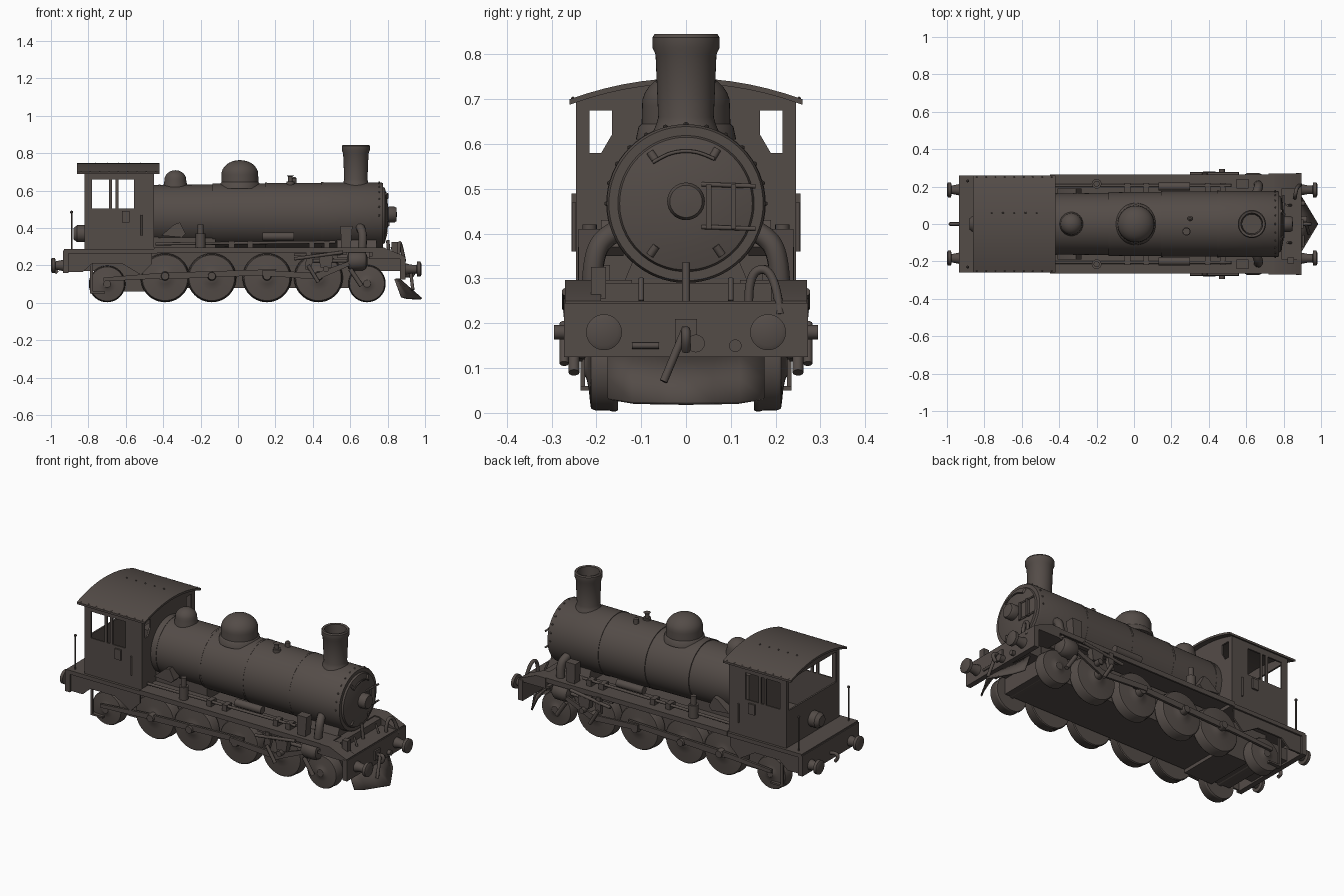
import bpy, bmesh, math
from mathutils import Vector, Matrix

if "Cube" in bpy.data.objects:
    bpy.data.objects.remove(bpy.data.objects["Cube"])

iron = bpy.data.materials.new("dark iron")
iron.diffuse_color = (0.088, 0.072, 0.064, 1)
iron.use_nodes = True
iron.node_tree.nodes["Principled BSDF"].inputs["Base Color"].default_value = iron.diffuse_color


def finish(name, bm):
    bmesh.ops.recalc_face_normals(bm, faces=bm.faces)
    me = bpy.data.meshes.new(name)
    bm.to_mesh(me)
    bm.free()
    me.materials.append(iron)
    ob = bpy.data.objects.new(name, me)
    bpy.context.collection.objects.link(ob)
    return ob


def box(name, x0, x1, y0, y1, z0, z1):
    bm = bmesh.new()
    bmesh.ops.create_cube(bm, size=1)
    for v in bm.verts:
        v.co = ((x0 + x1) / 2 + v.co.x * (x1 - x0), (y0 + y1) / 2 + v.co.y * (y1 - y0),
                (z0 + z1) / 2 + v.co.z * (z1 - z0))
    return finish(name, bm)


def lathe(name, profile, origin, axis, seg=48):
    """Revolve (distance along axis, radius) points about an axis."""
    rot = Vector((0, 0, 1)).rotation_difference(Vector(axis)).to_matrix()
    bm = bmesh.new()
    rings = [[bm.verts.new(Vector(origin) + rot @ Vector((r * math.cos(2 * math.pi * i / seg),
              r * math.sin(2 * math.pi * i / seg), d))) for i in range(seg)] for d, r in profile]
    for a, b in zip(rings, rings[1:]):
        for i in range(seg):
            j = (i + 1) % seg
            bm.faces.new((a[i], a[j], b[j], b[i]))
    bm.faces.new(rings[0])
    bm.faces.new(rings[-1])
    return finish(name, bm)


def rod(name, a, b, r, r2=None, seg=16):
    d = Vector(b) - Vector(a)
    return lathe(name, [(0, r), (d.length, r if r2 is None else r2)], a, d.normalized(), seg)


def slab(name, pts, lo, hi, plane="xz"):
    """Extrude a 2D outline: xz outlines along y, yz outlines along x."""
    place = (lambda p, t: (p[0], t, p[1])) if plane == "xz" else (lambda p, t: (t, p[0], p[1]))
    bm = bmesh.new()
    a = [bm.verts.new(place(p, lo)) for p in pts]
    b = [bm.verts.new(place(p, hi)) for p in pts]
    bm.faces.new(a)
    bm.faces.new(b)
    for i in range(len(pts)):
        j = (i + 1) % len(pts)
        bm.faces.new((a[i], a[j], b[j], b[i]))
    return finish(name, bm)


def pipe(name, pts, r):
    cu = bpy.data.curves.new(name, "CURVE")
    cu.dimensions = "3D"
    cu.bevel_depth, cu.bevel_resolution, cu.use_fill_caps = r, 2, True
    sp = cu.splines.new("NURBS")
    sp.points.add(len(pts) - 1)
    for p, co in zip(sp.points, pts):
        p.co = (*co, 1)
    sp.use_endpoint_u, sp.order_u = True, 3
    cu.materials.append(iron)
    bpy.context.collection.objects.link(bpy.data.objects.new(name, cu))


def studs(name, points, r=0.006):
    bm = bmesh.new()
    for p in points:
        bmesh.ops.create_icosphere(bm, subdivisions=1, radius=r, matrix=Matrix.Translation(p))
    finish(name, bm)


CZ = 0.467  # boiler axis height

# Boiler, smokebox and door
lathe("boiler", [(-.5, .163), (-.13, .166), (-.13, .170), (.15, .172), (.15, .175), (.45, .175)],
      (0, 0, CZ), (1, 0, 0), 64)
lathe("smokebox", [(.45, .177), (.765, .177), (.775, .172), (.775, .152), (.785, .148),
                   (.797, .10), (.803, .04)], (0, 0, CZ), (1, 0, 0), 64)
for x, r in ((-.42, .166), (-.13, .171), (.15, .176), (.45, .178)):
    lathe("boiler_band", [(-.006, r), (.006, r)], (x, 0, CZ), (1, 0, 0), 64)
studs("smokebox_rivets", [(.755, .177 * math.cos(a * math.pi / 12), CZ + .177 * math.sin(a * math.pi / 12))
                          for a in range(13)], .006)
lathe("headlamp", [(0, .03), (.008, .042), (.04, .042), (.05, .036), (.052, .01)], (.797, 0, .472), (1, 0, 0), 32)
for a in (60, 125, 235, 305):
    c, s = math.cos(math.radians(a)), math.sin(math.radians(a))
    rod("door_clamp", (.79, .115 * c, CZ + .115 * s), (.785, .14 * c, CZ + .14 * s), .009)
pipe("door_rail", [(.80, .118 * math.cos(t * .25), CZ + .118 * math.sin(t * .25)) for t in range(4, 10)], .004)
for z in (.415, .51):
    rod("door_hinge_bar", (.80, .035, z), (.80, .155, z - .004), .005)
for y in (.045, .10):
    box("door_hinge_plate", .785, .81, y, y + .012, .41, .51)

# Chimney, domes and boiler-top fittings
lathe("chimney", [(.60, .085), (.645, .066), (.66, .062), (.80, .068), (.815, .075), (.838, .075),
                  (.845, .070), (.842, .058), (.74, .052)], (.63, 0, 0), (0, 0, 1))
lathe("steam_dome", [(.61, .112), (.638, .106), (.645, .099), (.685, .098)] +
      [(.685 + .078 * math.sin(t * math.pi / 16), .098 * math.cos(t * math.pi / 16) + .001) for t in range(1, 9)],
      (.01, 0, 0), (0, 0, 1))
lathe("sand_dome", [(.60, .066), (.635, .062), (.655, .058)] +
      [(.655 + .054 * math.sin(t * math.pi / 12), .058 * math.cos(t * math.pi / 12) + .001) for t in range(1, 7)],
      (-.335, 0, 0), (0, 0, 1))
lathe("safety_valve", [(.62, .022), (.65, .022), (.65, .012), (.675, .012), (.68, .02)], (.28, -.04, 0), (0, 0, 1), 20)
lathe("whistle", [(.62, .014), (.665, .014), (.672, .006)], (.30, .03, 0), (0, 0, 1), 16)

# Cab walls, open windows and arched roof
arch = [(y / 100, .747 - .7 * (y / 100) ** 2) for y in range(-26, 27, 4)]
under = [(y, z - .008) for y, z in arch[1:-1]]
for s in (1, -1):
    y0, y1 = s * .236, s * .245
    box("cab_side_lower", -.82, -.45, y0, y1, .27, .505)
    box("cab_side_front", -.555, -.45, y0, y1, .50, .70)
    box("cab_side_rear_post", -.82, -.78, y0, y1, .50, .70)
    box("cab_side_top", -.80, -.54, y0, y1, .66, .70)
    for x in (-.69, -.655):
        box("cab_window_post", x, x + .015, y0, y1, .50, .67)
    box("cab_front_outer", -.46, -.45, s * .165, s * .245, .28, .58)
    box("cab_front_post", -.46, -.45, s * .215, s * .245, .57, .70)
    slab("cab_front_corner", [(s * .16, .57), (s * .195, .57), (s * .16, .63)], -.46, -.45, "yz")
    box("cab_rear_post", -.82, -.81, s * .218, s * .245, .49, .70)
    rod("cab_handrail", (-.515, s * .25, .36), (-.515, s * .25, .47), .005)
    box("cab_latch", -.62, -.58, s * .245, s * .255, .43, .49)
box("cab_front_wall", -.46, -.45, -.165, .165, .28, .69)
for x in (-.82, -.46):
    slab("cab_arch_wall", [(-.24, .675)] + under + [(.24, .675)], x, x + .01, "yz")
box("cab_rear_wall", -.82, -.81, -.245, .245, .28, .50)
slab("cab_roof", arch + [(y, z - .012) for y, z in reversed(arch)], -.86, -.42, "yz")
studs("roof_rivets", [(-.84 + .05 * i, s * .252, .70) for i in range(9) for s in (1, -1)] +
      [(-.76 + .06 * i, .06, .744) for i in range(5)])
lathe("rear_lamp", [(0, .045), (.04, .045), (.06, .03)], (-.82, 0, .37), (-1, 0, 0), 24)
box("backhead", -.52, -.46, -.16, .16, .28, .60)

# Main frame, running boards and decks
box("main_frame", -.76, .74, -.145, .145, .08, .27)
box("frame_extension", -.91, .87, -.14, .14, .17, .24)
box("cab_deck", -.93, -.43, -.26, .26, .265, .288)
for s in (1, -1):
    box("running_board", -.45, .75, s * .12, s * .265, .285, .296)
    box("board_valance", -.45, .75, s * .255, s * .265, .268, .29)
    slab("cab_valance", [(-.93, .165), (-.83, .165), (-.78, .21), (-.62, .21), (-.52, .15),
                         (-.46, .21), (-.46, .28), (-.93, .28)], s * .24, s * .25)
    slab("front_deck_side", [(.72, .296), (.78, .296), (.89, .25), (.89, .235), (.72, .235)], s * .19, s * .27)
    box("cab_step", -.79, -.71, s * .205, s * .235, .05, .06)
    box("step_hanger", -.79, -.775, s * .225, s * .235, .05, .22)
box("front_deck", .70, .89, -.265, .265, .235, .25)
box("front_step", .70, .79, -.19, .19, .25, .29)
box("front_beam", .865, .895, -.272, .272, .125, .245)
box("rear_beam", -.935, -.905, -.26, .26, .16, .28)
slab("smokebox_saddle", [(-.16, .24), (.16, .24), (.11, .36), (-.11, .36)], .53, .74, "yz")
box("firebox", -.45, -.12, -.115, .115, .25, .42)
box("ash_pan", -.64, -.46, -.145, .145, .06, .12)

# Buffers at both ends
for x, d, z, end in ((.895, 1, .18, .085), (-.935, -1, .2, .065)):
    for s in (1, -1):
        lathe("buffer", [(0, .030), (.03, .024), (end - .025, .022), (end - .022, .040), (end - .005, .040),
                         (end, .03)], (x, s * .183, z), (d, 0, 0), 28)
    pipe("coupling_hook", [(x, 0, z), (x + d * .04, 0, z + .01), (x + d * .05, 0, z - .02), (x + d * .03, 0, z - .04)], .01)


# Solid disc wheels with softly domed faces
def wheel(name, x, r):
    for s in (1, -1):
        lathe(name, [(.152, r * .97), (.157, r), (.165, r), (.17, r * .98), (.205, r * .97), (.212, r * .93),
                     (.214, r * .8), (.217, r * .5), (.222, r * .25), (.226, r * .2)],
              (x, 0, r + .003), (0, s, 0), 40)
    rod("axle", (x, -.16, r + .003), (x, .16, r + .003), .025)


for x in (-.39, -.14, .155, .43):
    wheel("driving_wheel", x, .131)
wheel("leading_wheel", .69, .10)
wheel("trailing_wheel", -.70, .098)

# Rods, cylinders and valve gear on both sides
for s in (1, -1):
    y = s * .238
    slab("coupling_rod", [(-.42, .125), (.20, .15), (.205, .18), (-.42, .16)], y - .007, y + .007)
    slab("rear_link", [(-.72, .115), (-.42, .13), (-.42, .16), (-.72, .135)], y - .007, y + .007)
    for x in (-.39, -.14, .155, .43):
        rod("crank_pin", (x, s * .21, .143), (x, s * .258, .143), .026, .02, 20)
    slab("connecting_rod", [(.13, .145), (.43, .125), (.60, .20), (.60, .225), (.42, .16), (.13, .175)],
         s * .25, s * .262)
    lathe("cylinder", [(0, .02), (.008, .042), (.025, .052), (.085, .052), (.102, .042), (.11, .02)],
          (.582, s * .222, .225), (1, 0, 0), 32)
    rod("piston_rod", (.40, s * .225, .225), (.60, s * .225, .225), .010)
    slab("slide_bar", [(.30, .25), (.58, .255), (.58, .27), (.30, .265)], s * .225, s * .25)
    slab("crosshead", [(.44, .19), (.50, .19), (.51, .26), (.43, .26)], s * .235, s * .272)
    slab("expansion_link", [(.36, .18), (.385, .17), (.40, .22), (.39, .275), (.365, .275)], s * .25, s * .272)
    rod("valve_rod", (.30, s * .268, .235), (.56, s * .268, .27), .009)
    rod("eccentric_rod", (.43, s * .272, .11), (.375, s * .272, .20), .010)
    rod("crosshead_bolt", (.47, s * .26, .18), (.47, s * .295, .18), .016)
    rod("drain_cock", (.60, s * .25, .18), (.66, s * .25, .09), .012)
    # Running-board equipment
    slab("lubricator", [(.552, .29), (.602, .29), (.612, .41), (.548, .41)], s * .19, s * .24)
    pipe("steam_pipe", [(.64, s * .12, .42), (.66, s * .18, .40), (.67, s * .21, .34), (.66, s * .21, .26)], .024)
    rod("air_tank", (.13, s * .20, .355), (.30, s * .20, .355), .022, seg=24)
    rod("pump_body", (-.20, s * .215, .29), (-.20, s * .215, .37), .026, seg=20)
    rod("pump_head", (-.20, s * .215, .37), (-.20, s * .215, .42), .016)
    slab("washout_cover", [(-.41, .36), (-.30, .35), (-.28, .37), (-.31, .43), (-.34, .42)], s * .14, s * .19)
    for x in (-.05, .05, .38, .46):
        box("board_bracket", x, x + .03, s * .17, s * .22, .29, .33)
    rod("long_pipe", (-.44, s * .205, .315), (.52, s * .205, .325), .008)
    # Hand poles, front hoses and lamp irons
    rod("rear_pole", (-.89, s * .23, .28), (-.89, s * .23, .48), .004)
    studs("pole_knob", [(-.89, s * .23, .485)], .009)
    rod("lamp_iron", (.84, s * .10, .25), (.82, s * .10, .30), .006)
pipe("front_hose", [(.86, .14, .25), (.86, .14, .32), (.87, .20, .32), (.89, .21, .22)], .010)

# Front-end details
box("front_lantern", .82, .855, -.212, -.178, .255, .325)
rod("front_post", (.81, 0, .24), (.80, 0, .335), .009)
rod("coupling_lever", (.92, 0, .19), (.935, -.05, .07), .009)
rod("brake_knob", (.89, .022, .155), (.925, .022, .155), .02)
rod("brake_valve", (.89, .11, .15), (.915, .11, .15), .014)
rod("beam_handle", (.905, -.12, .15), (.905, -.06, .15), .007)
box("hook_plate", .89, .905, -.025, .025, .155, .21)

# Swept V-shaped plough under the front beam
bm = bmesh.new()
ys = (-.175, -.12, -.06, 0, .06, .12, .175)
rows = [[bm.verts.new((.845 + (.02 + .085 * t) * (1 - abs(y) / .175) + .035 * t, y,
                       .13 - t * (.105 - .15 * max(0, abs(y) - .12)))) for y in ys] for t in (0, .5, 1)]
for a, b in zip(rows, rows[1:]):
    for i in range(len(ys) - 1):
        bm.faces.new((a[i], a[i + 1], b[i + 1], b[i]))
plough = finish("plough", bm)
plough.modifiers.new("thickness", "SOLIDIFY").thickness = 0.01

# Smooth the round surfaces and keep hard edges
meshes = [o for o in bpy.context.scene.objects if o.type == "MESH"]
for o in meshes:
    o.select_set(True)
bpy.context.view_layer.objects.active = meshes[0]
bpy.ops.object.shade_smooth_by_angle(angle=math.radians(35))
